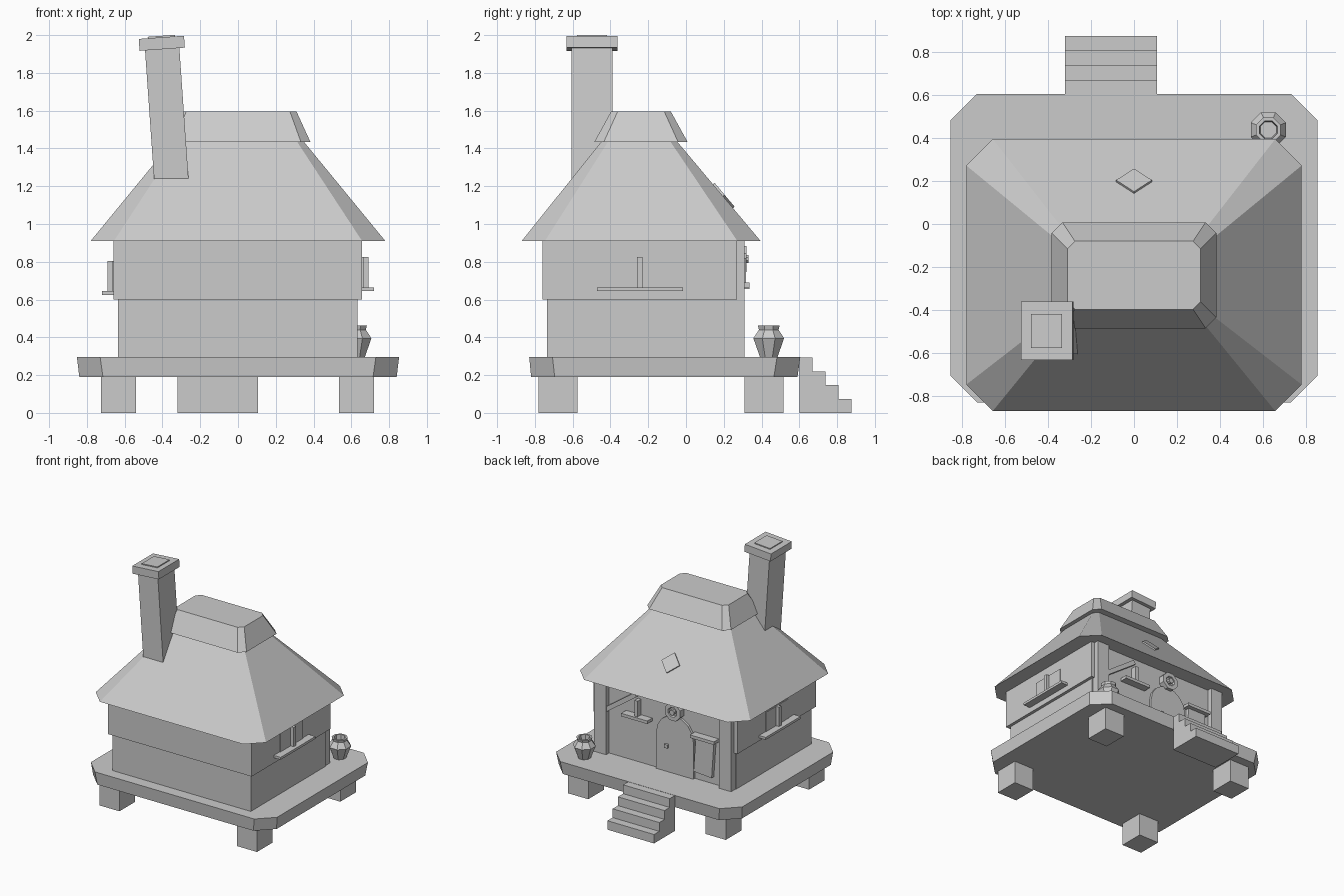
import bpy, bmesh, math
from mathutils import Vector

if "Cube" in bpy.data.objects:
    bpy.data.objects.remove(bpy.data.objects["Cube"])

GREY = (0.6, 0.6, 0.6, 1)
mat = bpy.data.materials.new("plain_grey")
mat.use_nodes = True
mat.diffuse_color = GREY
mat.node_tree.nodes["Principled BSDF"].inputs["Base Color"].default_value = GREY


def finish(name, bm, loc=(0, 0, 0), rot=(0, 0, 0)):
    bmesh.ops.recalc_face_normals(bm, faces=bm.faces)
    mesh = bpy.data.meshes.new(name)
    bm.to_mesh(mesh)
    bm.free()
    mesh.materials.append(mat)
    ob = bpy.data.objects.new(name, mesh)
    ob.location, ob.rotation_euler = loc, rot
    bpy.context.collection.objects.link(ob)
    return ob


def box(name, x, y, z, rot=(0, 0, 0)):
    """Box from three (low, high) ranges, turned about its centre."""
    bm = bmesh.new()
    bmesh.ops.create_cube(bm, size=1)
    bmesh.ops.scale(bm, vec=[r[1] - r[0] for r in (x, y, z)], verts=bm.verts)
    return finish(name, bm, [sum(r) / 2 for r in (x, y, z)], rot)


def loft(name, rings, loc=(0, 0, 0), rot=(0, 0, 0)):
    """Skin rings of equal point count and close both ends."""
    bm = bmesh.new()
    loops = [[bm.verts.new(p) for p in ring] for ring in rings]
    for a, b in zip(loops, loops[1:]):
        for i in range(len(a)):
            j = (i + 1) % len(a)
            bm.faces.new((a[i], a[j], b[j], b[i]))
    bm.faces.new(loops[0])
    bm.faces.new(loops[-1])
    return finish(name, bm, loc, rot)


def octagon(hx, y0, y1, c, z):
    """Rectangle with cut corners."""
    return [(hx - c, y0, z), (hx, y0 + c, z), (hx, y1 - c, z), (hx - c, y1, z),
            (c - hx, y1, z), (-hx, y1 - c, z), (-hx, y0 + c, z), (c - hx, y0, z)]


def circle(r, z, n=8):
    return [(r * math.cos(math.tau * (i + .5) / n), r * math.sin(math.tau * (i + .5) / n), z)
            for i in range(n)]


# Deck, legs and stairs
loft("deck", [octagon(.84, -.82, .59, .125, .19), octagon(.853, -.83, .605, .123, .295)])
for side, x in (("right", (-.725, -.54)), ("left", (.535, .72))):
    for end, y in (("front", (-.78, -.575)), ("back", (.31, .515))):
        box(f"{end}_{side}_leg", x, y, (0, .19))

stairs = [(.6, 0), (.6, .293)]
for i in range(4):
    z = .293 - i * .073
    stairs += [(.67 + i * .0683, z), (.67 + i * .0683, z - .073 if i < 3 else 0)]
loft("stairs", [[(x, y, z) for y, z in stairs] for x in (-.32, .107)])

# Walls
box("lower_wall", (-.635, .632), (-.735, .25), (.295, .6))
box("upper_wall", (-.66, .657), (-.76, .27), (.6, .915))
box("door_wall", (-.6, .6), (.2, .27), (.295, .91))
for side, x in (("right", -.575), ("left", .57)):
    box(f"{side}_post", (x - .055, x + .055), (.22, .31), (.295, .915))

# Roof, cap and diamond plate
loft("roof", [octagon(.78, -.87, .395, .123, .91), octagon(.345, -.445, -.05, .035, 1.44)])
loft("roof_cap", [octagon(.383, -.485, .008, .05, 1.435), octagon(.31, -.397, -.08, .035, 1.595)])
slope = -math.atan2(.53, .445)
loft("roof_diamond",
     [[(r * math.cos(k * math.pi / 2), r * math.sin(k * math.pi / 2), z) for k in range(4)]
      for r, z in ((.083, -.015), (.083, .012))], (0, .195, 1.147), (slope, 0, 0))

# Leaning chimney
LEAN = math.radians(-4)


def chimney_part(name, hx, hy, z0, z1):
    foot, up = Vector((-.353, -.4975, 1.235)), Vector((math.sin(LEAN), 0, math.cos(LEAN)))
    c = foot + up * ((z0 + z1) / 2 - foot.z)
    h = (z1 - z0) / 2
    box(name, (c.x - hx, c.x + hx), (c.y - hy, c.y + hy), (c.z - h, c.z + h), (0, LEAN, 0))


chimney_part("chimney_stack", .091, .108, 1.0, 1.94)
chimney_part("chimney_cap", .12, .136, 1.927, 1.99)
chimney_part("chimney_flue", .072, .08, 1.98, 1.998)

# Side windows
for side, s, z in (("left", 1, .645), ("right", -1, .625)):
    def xs(a, b):
        return tuple(sorted((s * a, s * b)))
    box(f"{side}_window_pane", xs(.65, .664), (-.39, -.1), (z + .02, z + .18))
    box(f"{side}_window_bar", xs(.65, .692), (-.26, -.23), (z + .02, z + .18))
    box(f"{side}_window_sill", xs(.65, .72), (-.47, -.015), (z, z + .02))

# Arched door with knob and round ornament
DOOR_X, DOOR_R = -.1, .17
arch = [(DOOR_X - DOOR_R, .295)]
for i in range(9):
    a = math.pi * (1 - i / 8)
    arch.append((DOOR_X + DOOR_R * math.cos(a), .6 + DOOR_R * math.sin(a)))
arch.append((DOOR_X + DOOR_R, .295))
loft("door", [[(x, y, z) for x, z in arch] for y in (.24, .29)])
box("door_knob", (-.045, -.015), (.28, .309), (.495, .525))
face_out = (-math.pi / 2, 0, 0)
loft("door_ring", [circle(.075, 0), circle(.075, .05), circle(.042, .05), circle(.035, .035)],
     (DOOR_X, .27, .815), face_out)
loft("door_ring_stud", [circle(.022, 0), circle(.022, .06)], (DOOR_X, .27, .815), face_out)

# Small windows beside the door, a hanging board and a slanted brace
box("door_window_bar", (.222, .25), (.26, .318), (.685, .82))
box("door_window_sill", (.12, .36), (.26, .335), (.665, .69))
box("board_sill", (-.49, -.27), (.26, .335), (.655, .68))
box("hanging_board", (-.455, -.29), (.26, .3), (.36, .66), (0, math.radians(-4), 0))
a, b = Vector((.56, .288, .64)), Vector((.25, .288, .86))
mid, half = (a + b) / 2, (b - a).length / 2
box("brace", (mid.x - half, mid.x + half), (.268, .308), (mid.z - .018, mid.z + .018),
    (0, math.atan2(b.z - a.z, a.x - b.x), 0))

# Jar on the deck
profile = [(.05, .295), (.088, .395), (.056, .44), (.062, .462), (.045, .462), (.04, .41)]
loft("jar", [circle(r, z) for r, z in profile], (.625, .438, 0))
